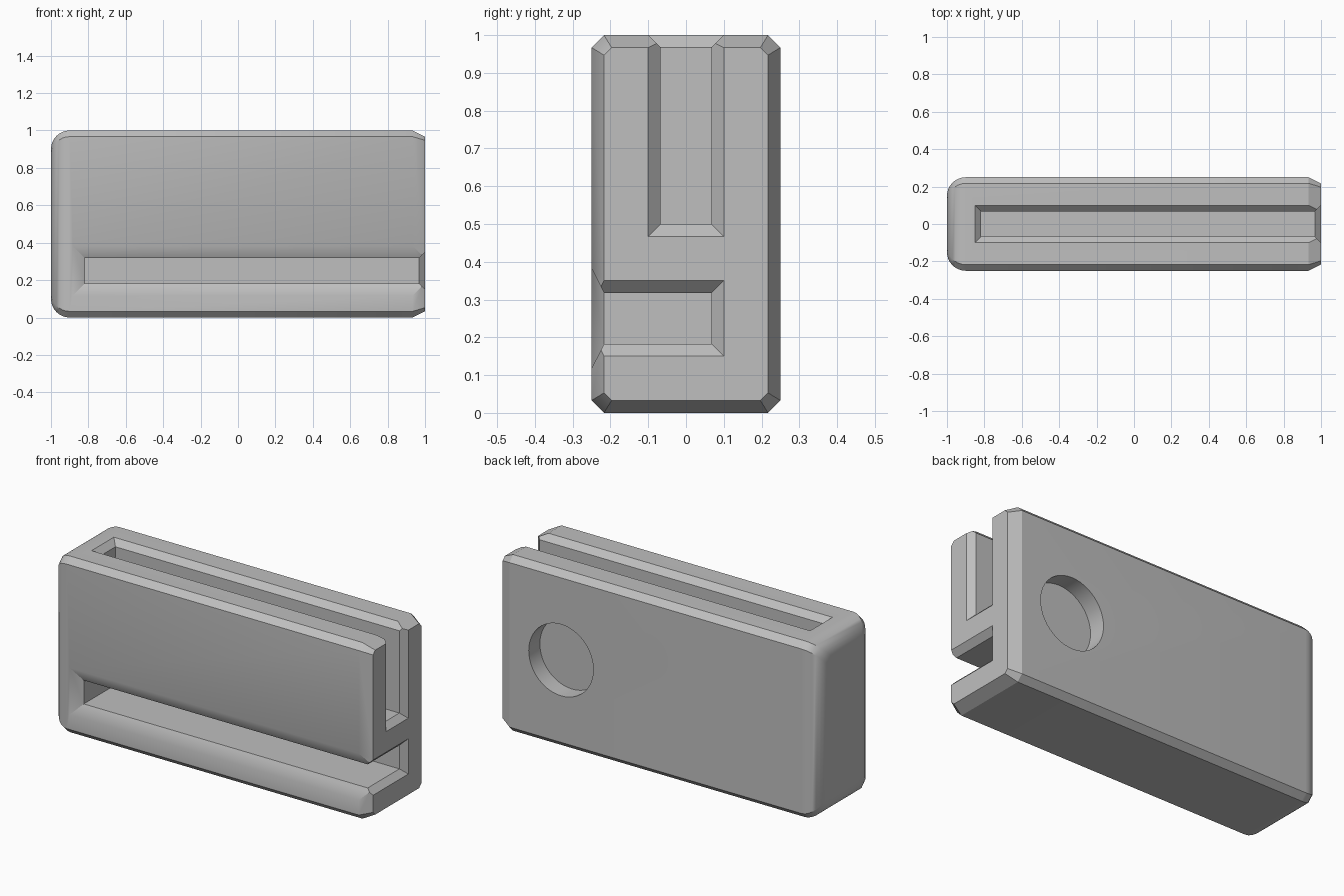
import bpy, bmesh
from math import sin, cos, pi
from itertools import product

cube = bpy.data.objects.get("Cube")
if cube:
    bpy.data.objects.remove(cube, do_unlink=True)

grey = bpy.data.materials.new("plain_grey")
grey.use_nodes = True
colour = (0.52, 0.52, 0.52, 1)
grey.diffuse_color = colour
grey.node_tree.nodes["Principled BSDF"].inputs["Base Color"].default_value = colour

C = 0.033          # chamfer size
H = 0.067          # half width of both slots


def add_object(name, bm):
    bmesh.ops.recalc_face_normals(bm, faces=bm.faces[:])
    mesh = bpy.data.meshes.new(name)
    bm.to_mesh(mesh)
    bm.free()
    mesh.materials.append(grey)
    ob = bpy.data.objects.new(name, mesh)
    bpy.context.collection.objects.link(ob)
    return ob


def section(bm, x, inset, c):
    """Chamfered rectangle across the body at x."""
    y, z = 0.25 - inset, 0.5 - inset
    pts = [(y, z - c), (y - c, z), (c - y, z), (-y, z - c),
           (-y, c - z), (c - y, -z), (y - c, -z), (y, c - z)]
    return [bm.verts.new((x, p, q + 0.5)) for p, q in pts]


def hull(name, *blocks):
    """Convex cutter round blocks given as x, y and z ranges."""
    bm = bmesh.new()
    for block in blocks:
        for p in product(*block):
            bm.verts.new(p)
    bmesh.ops.remove_doubles(bm, verts=bm.verts[:], dist=1e-5)
    bmesh.ops.convex_hull(bm, input=bm.verts[:])
    bmesh.ops.dissolve_limit(bm, angle_limit=0.01, verts=bm.verts[:], edges=bm.edges[:])
    return add_object(name, bm)


# Body: chamfered block, bevelled at one end and rounded at the other
bm = bmesh.new()
rings = [section(bm, 1, C, 0.02), section(bm, 1 - 2 * C, 0, C)]
steps = 8
for i in range(steps + 1):
    t = pi / 2 * i / steps
    rings.append(section(bm, -0.9 - 0.1 * sin(t), 0.1 * (1 - cos(t)), C))
for a, b in zip(rings, rings[1:]):
    for i in range(8):
        j = (i + 1) % 8
        bm.faces.new((a[i], a[j], b[j], b[i]))
bm.faces.new(rings[0])
bm.faces.new(rings[-1])
body = add_object("holder_body", bm)

S = -0.817         # closed end of both slots
F, R = 0.5, 0.25   # floor of top slot, middle height of front groove
cutters = [
    # Top slot with flared rim and flared open end
    hull("top_slot", ((S, 1.2), (-H, H), (F, 1.2))),
    hull("top_slot_rim",
         ((S + C, 1.2), (C - H, H - C), (1 - 2 * C, 1 - 2 * C)),
         ((S - 2 * C, 1.2), (-H - 2 * C, H + 2 * C), (1 + C, 1 + C))),
    hull("top_slot_end",
         ((1 - 2 * C, 1 - 2 * C), (C - H, H - C), (F + C, 1.2)),
         ((1 + C, 1 + C), (-H - 2 * C, H + 2 * C), (F - 2 * C, 1.2))),
    # Front groove with flared rim and flared open end
    hull("front_groove", ((S, 1.2), (-0.4, H), (R - H, R + H))),
    hull("front_groove_rim",
         ((S + C, 1.2), (-0.2, -0.2), (R - H + C, R + H - C)),
         ((S - 3 * C, 1.2), (-0.267, -0.267), (R - H - 3 * C, R + H + 3 * C))),
    hull("front_groove_end",
         ((1 - 2 * C, 1 - 2 * C), (-0.4, H - C), (R - H + C, R + H - C)),
         ((1 + C, 1 + C), (-0.4, H + 2 * C), (R - H - 2 * C, R + H + 2 * C))),
]

# Round recess in the back
bpy.ops.mesh.primitive_cylinder_add(vertices=48, radius=0.203, depth=0.2,
                                    location=(0.61, 0.25, 0.5), rotation=(pi / 2, 0, 0))
recess = bpy.context.object
recess.name = "back_recess"
recess.data.materials.append(grey)
cutters.append(recess)

bpy.ops.object.select_all(action="DESELECT")
bpy.context.view_layer.objects.active = body
body.select_set(True)
for cutter in cutters:
    cutter.hide_render = True
    cut = body.modifiers.new(cutter.name, "BOOLEAN")
    cut.operation = "DIFFERENCE"
    cut.solver = "EXACT"
    cut.object = cutter
    bpy.ops.object.modifier_apply(modifier=cut.name)
    bpy.data.objects.remove(cutter, do_unlink=True)

# Soft shading over shallow edges, crisp bevel at the open end
bpy.ops.object.shade_smooth_by_angle(angle=pi / 6)
for face in body.data.polygons:
    if face.center.x > 0.9 and face.normal.y > -0.3:
        face.use_smooth = False
